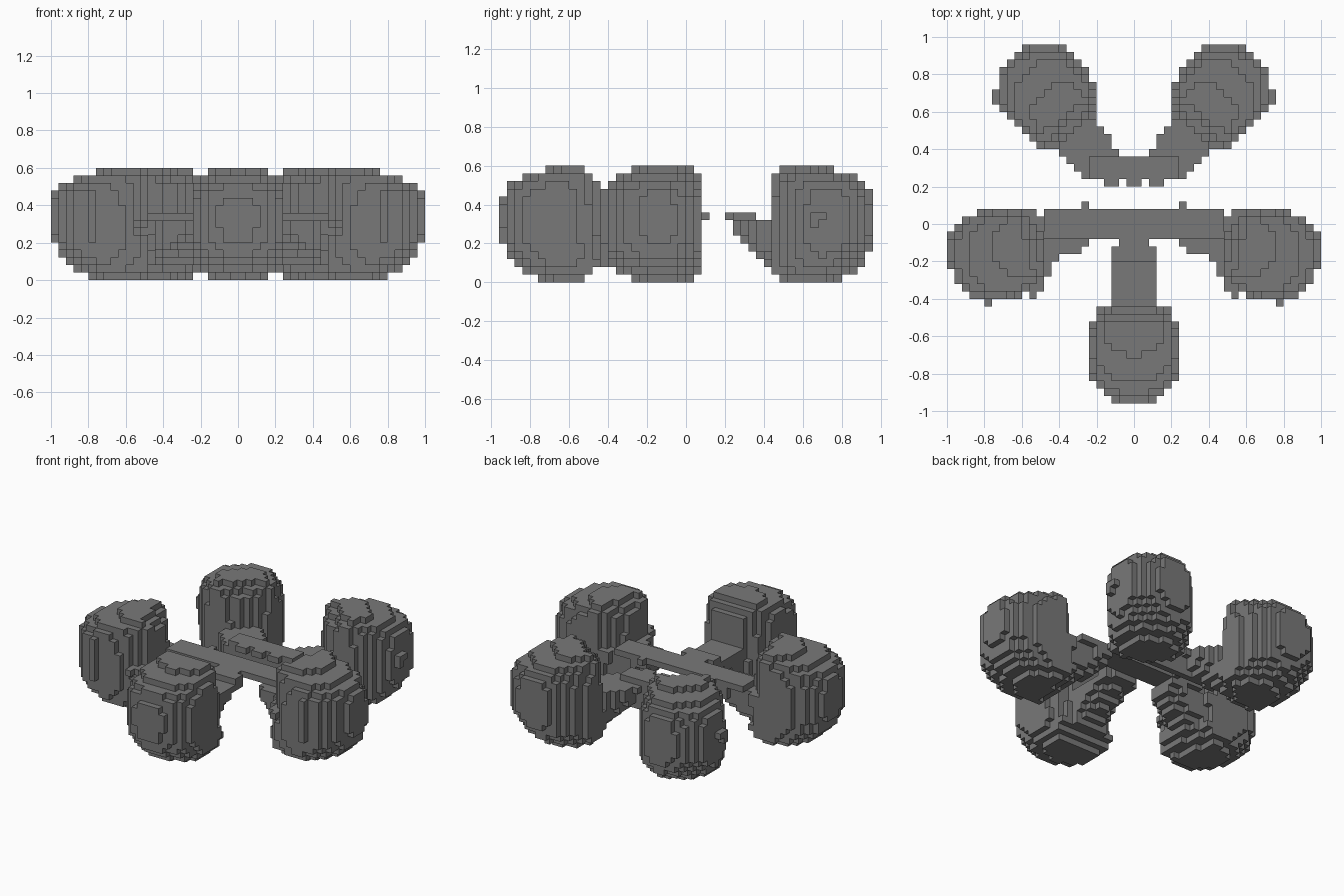
import bpy, bmesh, math
from math import floor

cube = bpy.data.objects.get("Cube")
if cube:
    bpy.data.objects.remove(cube, do_unlink=True)

S = 0.04          # block size
CENTRE_Y = 0.06   # middle of the five-armed layout
TOP = 0.36        # height of the cross bar and arm tips

grey = bpy.data.materials.new("dark_grey")
grey.use_nodes = True
colour = (0.19, 0.19, 0.19, 1)
grey.diffuse_color = colour
grey.node_tree.nodes["Principled BSDF"].inputs["Base Color"].default_value = colour

# name: (direction in degrees, distance of the bulb from the middle)
PETALS = {
    "front": (-90, 0.755),
    "left": (-17, 0.77),
    "right": (197, 0.77),
    "back_left": (54, 0.80),
    "back_right": (126, 0.80),
}


def local(x, y, angle):
    """Distance along and across an arm."""
    c, s = math.cos(math.radians(angle)), math.sin(math.radians(angle))
    y -= CENTRE_Y
    return x * c + y * s, y * c - x * s


def underside(u):
    return 0.32 - 0.64 * (u - 0.12)


def in_bulb(u, v, z, reach):
    # both ends lean inwards; the crown is smaller than the base
    if z > 0.3:
        w = (z - 0.3) / 0.301
        shift, cap = 0.24 * w ** 6, w ** 3
    else:
        w = (0.3 - z) / 0.3
        shift, cap = 0.145 * w ** 2, w ** 3.7
    a = abs(u - reach + shift) / 0.26
    b = abs(v) / 0.245
    ring = (a ** 2.4 + b ** 2.4) ** (1 / 2.4)
    if ring ** 3.7 + cap > 1:
        return False
    inner = u - (reach - 0.76)
    return inner > 0.48 and underside(inner) < z < inner - 0.01


def in_arm(u, v, z, reach, side_arm):
    if not 0.13 < u < reach - 0.1:
        return False
    half = min(0.125, 0.045 + 1.5 * (u - 0.14))
    if side_arm:
        half = 0.108 + max(0, 0.9 * (u - 0.45))
    low = underside(u) + 0.1 * (v / 0.125) ** 2
    return abs(v) < half and min(low, 0.29) < z < (TOP if u < 0.26 else 0.32)


def part_at(x, y, z):
    ax = abs(x)
    # thin cross bar and the bridge between the back arms
    if ax < 0.48 and abs(y) < 0.08 and 0.32 < z < TOP:
        return "cross_bar"
    if ax < 0.24 and 0.2 < y < 0.36 and underside((y - CENTRE_Y) / 0.81) < z < TOP:
        if y > 0.24 or (z > 0.32 and (ax < 0.04 or 0.08 < ax < 0.16)):
            return "back_bridge"
    for name, (angle, reach) in PETALS.items():
        side_arm = name in ("left", "right")
        if side_arm and y > 0.08:
            continue
        u, v = local(x, y, angle)
        if in_bulb(u, v, z, reach):
            return name + "_bulb"
        if name.startswith("back") and y < 0.24:
            continue
        if side_arm and ax < 0.24:
            continue
        if in_arm(u, v, z, reach, side_arm):
            return name + "_arm"
    return None


# Fill the block grid
blocks = {}
for i in range(-25, 25):
    for j in range(-24, 24):
        for k in range(15):
            part = part_at((i + 0.5) * S, (j + 0.5) * S, (k + 0.5) * S)
            if part:
                blocks[i, j, k] = part

# Blocks standing proud of the surface (x, y, base z, count), mirrored left to right
for x, y, z, count, part in ((0.74, 0.70, 0.34, 1, "back_{}_bulb"),
                             (0.74, 0.66, 0.30, 2, "back_{}_bulb"),
                             (0.22, 0.70, 0.34, 1, "back_{}_bulb"),
                             (0.78, -0.42, 0.22, 7, "{}_bulb"),
                             (0.26, 0.10, 0.34, 1, "{}_arm")):
    for sign, side in ((1, "left"), (-1, "right")):
        for k in range(count):
            blocks[floor(sign * x / S), floor(y / S), floor(z / S) + k] = part.format(side)

# Build each part from the outer faces of its blocks
for part in sorted(set(blocks.values())):
    bm = bmesh.new()
    corners = {}

    def corner(p):
        if p not in corners:
            corners[p] = bm.verts.new([c * S for c in p])
        return corners[p]

    for cell, owner in blocks.items():
        if owner != part:
            continue
        for axis in range(3):
            p, q = (axis + 1) % 3, (axis + 2) % 3
            for side in (0, 1):
                beside = list(cell)
                beside[axis] += 2 * side - 1
                if tuple(beside) in blocks:
                    continue
                quad = []
                for dp, dq in ((0, 0), (1, 0), (1, 1), (0, 1)):
                    point = list(cell)
                    point[axis] += side
                    point[p] += dp
                    point[q] += dq
                    quad.append(corner(tuple(point)))
                bm.faces.new(quad if side else quad[::-1])
    mesh = bpy.data.meshes.new(part)
    bm.to_mesh(mesh)
    bm.free()
    mesh.materials.append(grey)
    bpy.context.collection.objects.link(bpy.data.objects.new(part, mesh))
